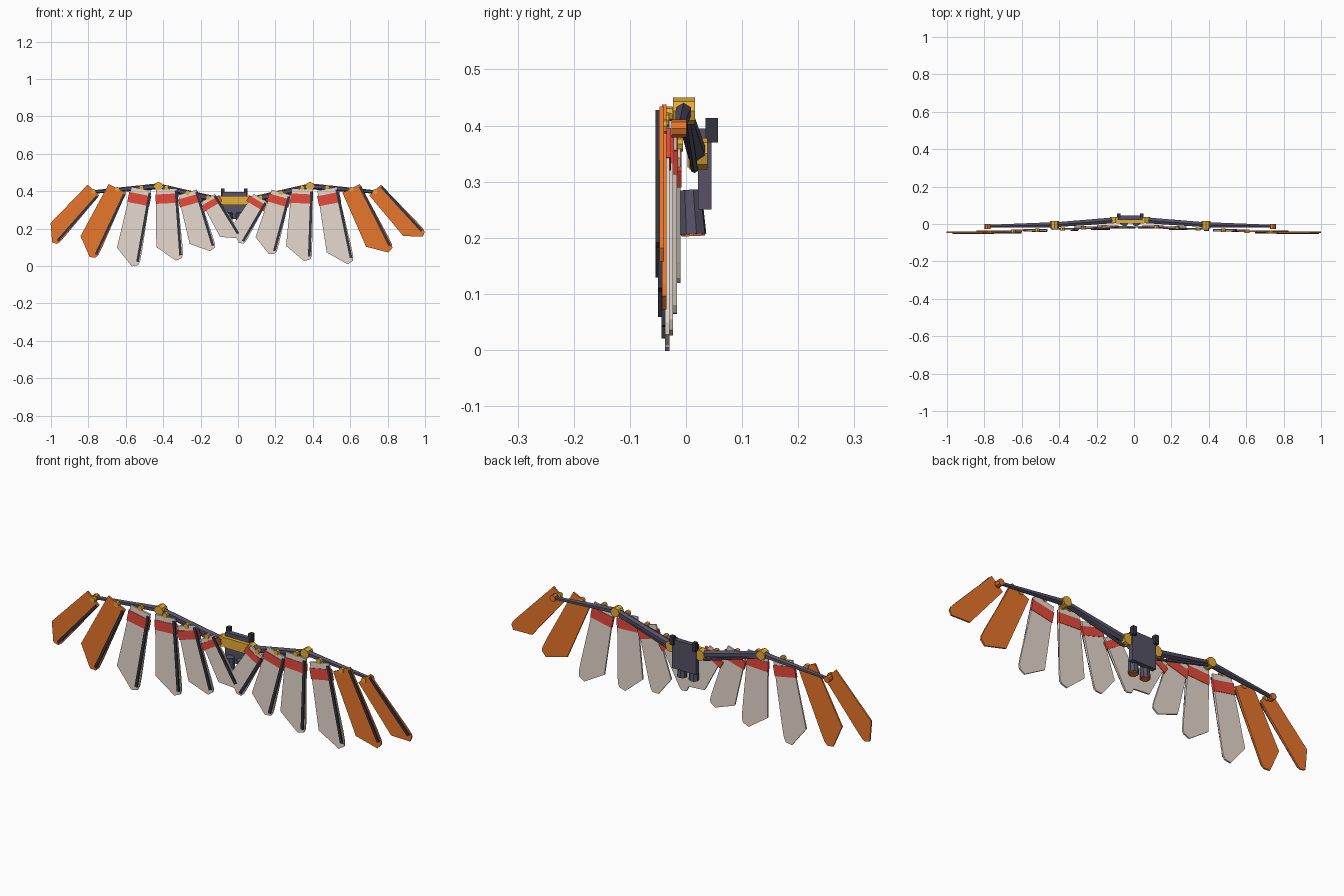
import bpy, bmesh
from math import sin, cos, radians
from mathutils import Vector

if "Cube" in bpy.data.objects:
    bpy.data.objects.remove(bpy.data.objects["Cube"])


def material(name, rgb):
    m = bpy.data.materials.new(name)
    m.use_nodes = True
    m.diffuse_color = (*rgb, 1)
    m.node_tree.nodes["Principled BSDF"].inputs["Base Color"].default_value = (*rgb, 1)
    return m


PALE = material("pale feather", (0.79, 0.70, 0.62))
ORANGE = material("orange feather", (0.80, 0.18, 0.025))
RED = material("red band", (0.82, 0.07, 0.045))
GOLD = material("gold joint", (0.80, 0.42, 0.035))
STEEL = material("violet grey frame", (0.095, 0.085, 0.135))
DARK = material("dark trim", (0.035, 0.035, 0.05))

CENTRE = -0.02  # the harness sits slightly off the middle


def finish(name, bm, mat):
    bmesh.ops.recalc_face_normals(bm, faces=bm.faces)
    mesh = bpy.data.meshes.new(name)
    bm.to_mesh(mesh)
    bm.free()
    mesh.materials.append(mat)
    obj = bpy.data.objects.new(name, mesh)
    bpy.context.collection.objects.link(obj)


def prism(name, outline, y0, y1, mat):
    """Flat plate: an x,z outline extruded from y0 to y1."""
    bm = bmesh.new()
    face = bm.faces.new([bm.verts.new((x, y0, z)) for x, z in outline])
    new = bmesh.ops.extrude_face_region(bm, geom=[face])["geom"]
    bmesh.ops.translate(bm, vec=(0, y1 - y0, 0),
                        verts=[v for v in new if isinstance(v, bmesh.types.BMVert)])
    finish(name, bm, mat)


def rod(name, start, end, r0, r1, mat, sides=8):
    """Tapered low-poly rod between two points."""
    a, b = Vector(start), Vector(end)
    bm = bmesh.new()
    bmesh.ops.create_cone(bm, cap_ends=True, segments=sides, radius1=r0, radius2=r1,
                          depth=(b - a).length)
    rot = (b - a).to_track_quat("Z", "Y").to_matrix().to_4x4()
    bmesh.ops.transform(bm, matrix=rot, verts=bm.verts)
    bmesh.ops.translate(bm, vec=(a + b) / 2, verts=bm.verts)
    finish(name, bm, mat)


def box(name, x, z0, z1, half, y0, y1, mat):
    prism(name, [(x - half, z0), (x + half, z0), (x + half, z1), (x - half, z1)], y0, y1, mat)


# Feathers from tip to root: reach, top height, depth, angle, length, width
FEATHERS = [
    (0.753, 0.406, -0.043, 42, 0.355, 0.105),
    (0.625, 0.415, -0.039, 26, 0.395, 0.13),
    (0.497, 0.413, -0.033, 11, 0.417, 0.135),
    (0.363, 0.412, -0.027, -3, 0.385, 0.14),
    (0.25, 0.394, -0.020, -16, 0.335, 0.13),
    (0.14, 0.364, -0.014, -31, 0.265, 0.105),
]
SHOULDER = (0.08, 0.02, 0.35)
ELBOW = (0.405, -0.004, 0.426)
TIP = (0.762, -0.012, 0.395)


def spar_point(reach):
    a, b = (SHOULDER, ELBOW) if reach < ELBOW[0] else (ELBOW, TIP)
    return Vector(a).lerp(Vector(b), (reach - a[0]) / (b[0] - a[0]))


def feather(side, s, number, reach, top, y, angle, length, width):
    phi = s * radians(angle)

    def place(points):
        return [(CENTRE + s * reach + u * cos(phi) + v * sin(phi),
                 top + u * sin(phi) - v * cos(phi)) for u, v in points]

    half, neck = width / 2, width * 0.4

    # Blade with an off-centre point
    name = f"{side}_feather_{number}"
    blade = [(-neck, 0), (-half, 0.8 * length), (0.22 * width, length),
             (half * 0.9, 0.97 * length), (half, 0.92 * length), (half, 0.8 * length), (neck, 0)]
    prism(name, place(blade), y - 0.004, y + 0.004, ORANGE if number < 3 else PALE)
    # Dark quill along one edge
    t0, t1 = 0.03 * length, 0.93 * length
    quill = [(neck - 0.012, t0), (half - 0.02, t1), (half - 0.006, t1), (neck + 0.002, t0)]
    prism(name + "_quill", place(quill), y - 0.011, y - 0.004, DARK)
    # Broad red band wrapped round the pale feathers
    if number > 2:
        a, b = 0.07 * length, 0.2 * length
        reach_out = min(0.06, 0.54 * width)
        band = [(-reach_out, a), (-reach_out, b), (reach_out, b), (reach_out, a)]
        prism(name + "_band", place(band), y - 0.006, y + 0.006, RED)
    # Short bolt head at the root of the feather
    p = spar_point(reach)
    x, z = CENTRE + s * p.x, p.z + 0.003
    rod(name + "_bolt", (x, y - 0.009, z), (x, y + 0.009, z), 0.013, 0.013, GOLD)


for side, s in (("left", 1), ("right", -1)):
    def at(p, dy=0):
        return (CENTRE + s * p[0], p[1] + dy, p[2])

    # Arm
    rod(side + "_inner_spar", at(SHOULDER), at(ELBOW), 0.018, 0.015, STEEL, 6)
    rod(side + "_outer_spar", at(ELBOW), at(TIP), 0.016, 0.009, STEEL, 6)
    rod(side + "_strut", at((0.09, 0.015, 0.322)), at((0.39, 0.002, 0.41)), 0.007, 0.007, STEEL, 6)
    # Joints
    rod(side + "_shoulder_joint", at(SHOULDER, -0.014), at(SHOULDER, 0.018), 0.028, 0.028, GOLD)
    rod(side + "_elbow_joint", at(ELBOW, -0.019), at(ELBOW, 0.02), 0.024, 0.024, GOLD)
    rod(side + "_tip_joint", at(TIP, -0.014), at(TIP, 0.013), 0.016, 0.016, ORANGE)
    for i, data in enumerate(FEATHERS, 1):
        feather(side, s, i, *data)
    # Post and thruster on the back
    box(side + "_post", CENTRE + s * 0.062, 0.37, 0.413, 0.01, 0.035, 0.057, DARK)
    rod(side + "_thruster", at((0.03, 0.008, 0.285)), at((0.033, 0.013, 0.206)), 0.02, 0.024, STEEL)
    rod(side + "_nozzle", at((0.033, 0.013, 0.21)), at((0.033, 0.0133, 0.203)), 0.021, 0.021, ORANGE)

# Harness
box("back_plate", CENTRE, 0.25, 0.395, 0.066, 0.021, 0.045, STEEL)
chest = [(-0.06, 0.325), (0.06, 0.325), (0.076, 0.375), (-0.076, 0.375)]
prism("front_clasp", [(CENTRE + x, z) for x, z in chest], 0.003, 0.021, GOLD)
